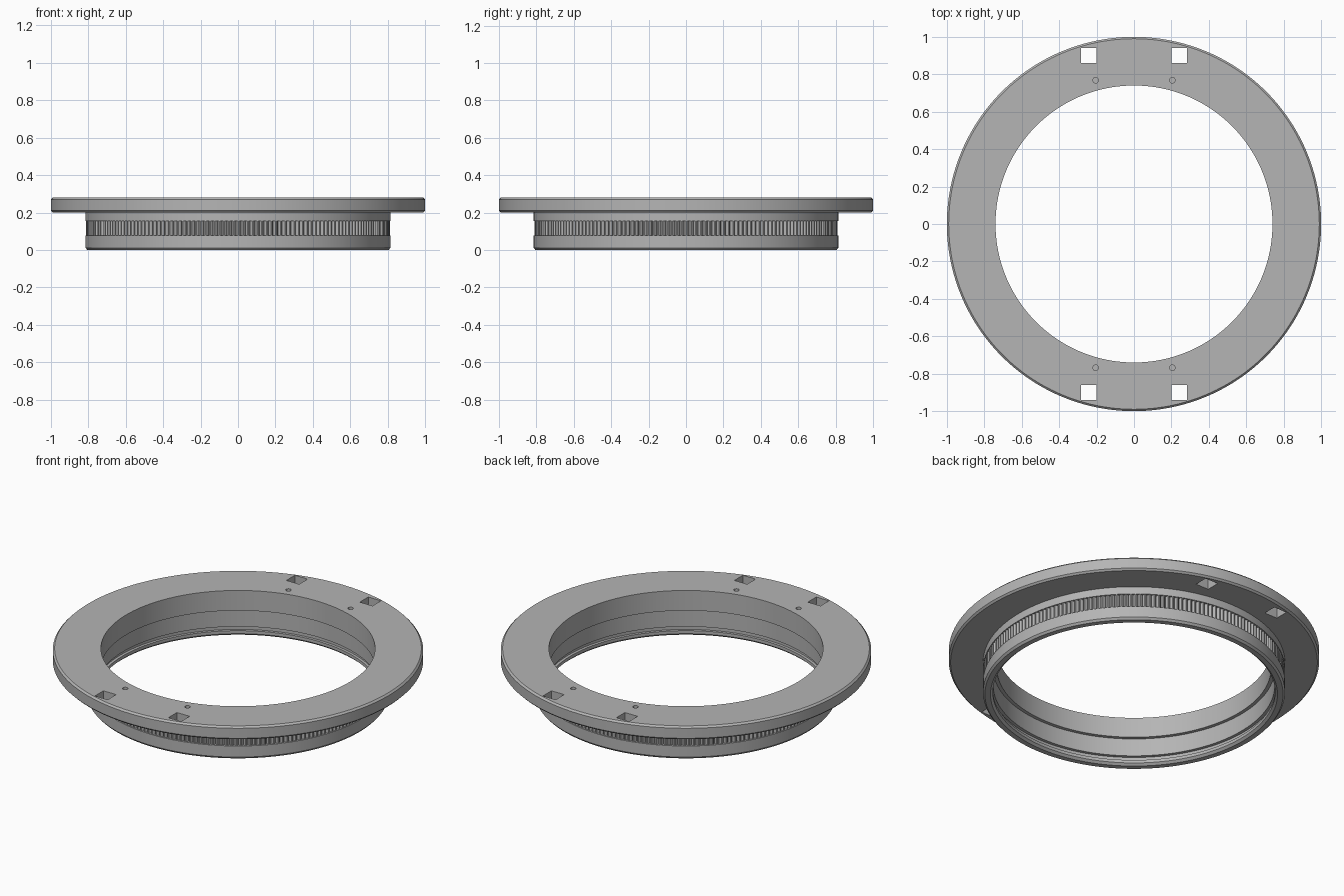
import bpy, bmesh
from math import cos, sin, pi, radians
from mathutils import Matrix

cube = bpy.data.objects.get("Cube")
if cube:
    bpy.data.objects.remove(cube)

TEETH = 200
STEPS = 5                      # samples per tooth
TOOTH = [1, 1, 0.75, 0, 0.75]  # 1 = tip, 0 = root
TIP, ROOT = 0.811, 0.796

grey = bpy.data.materials.new("grey_plastic")
grey.use_nodes = True
colour = (0.46, 0.46, 0.46, 1)
grey.diffuse_color = colour
grey.node_tree.nodes["Principled BSDF"].inputs["Base Color"].default_value = colour

# Cross-section (radius, height); radius None follows the tooth outline
PROFILE = [
    (0.74, 0.28), (0.99, 0.28), (1.0, 0.27), (1.0, 0.21), (0.99, 0.2),
    (0.815, 0.2), (0.815, 0.156), (None, 0.156), (None, 0.078), (0.815, 0.078),
    (0.815, 0.012), (0.805, 0), (0.775, 0), (0.762, 0.012), (0.762, 0.03),
    (0.778, 0.03), (0.778, 0.055), (0.76, 0.055), (0.76, 0.16), (0.74, 0.16),
]


def make_object(name, bm):
    bmesh.ops.recalc_face_normals(bm, faces=bm.faces)
    mesh = bpy.data.meshes.new(name)
    bm.to_mesh(mesh)
    bm.free()
    mesh.materials.append(grey)
    obj = bpy.data.objects.new(name, mesh)
    bpy.context.collection.objects.link(obj)
    return obj


# Flanged ring with toothed band, lathed in one piece
bm = bmesh.new()
count = TEETH * STEPS
rings = []
for i in range(count):
    a = 2 * pi * i / count
    tooth_r = ROOT + (TIP - ROOT) * TOOTH[i % STEPS]
    ring = []
    for r, z in PROFILE:
        r = tooth_r if r is None else r
        ring.append(bm.verts.new((r * cos(a), r * sin(a), z)))
    rings.append(ring)
for i in range(count):
    a, b = rings[i], rings[(i + 1) % count]
    for j in range(len(PROFILE)):
        k = (j + 1) % len(PROFILE)
        bm.faces.new((a[j], b[j], b[k], a[k]))
body = make_object("toothed_flange_ring", bm)

# Square through holes and blind screw holes
bm = bmesh.new()
for sx in (-1, 1):
    for sy in (-1, 1):
        square = Matrix.Translation((sx * 0.242, sy * 0.901, 0.24))
        bmesh.ops.create_cube(bm, size=1, matrix=square @ Matrix.Diagonal((0.084, 0.08, 0.2, 1)))
        bmesh.ops.create_cone(bm, cap_ends=True, segments=24, radius1=0.015, radius2=0.015,
                              depth=0.2, matrix=Matrix.Translation((sx * 0.205, sy * 0.768, 0.28)))
cutter = make_object("hole_cutter", bm)
cutter.hide_render = True

cut = body.modifiers.new("holes", 'BOOLEAN')
cut.operation = 'DIFFERENCE'
cut.solver = 'EXACT'
cut.object = cutter

bpy.ops.object.select_all(action='DESELECT')
body.select_set(True)
bpy.context.view_layer.objects.active = body
bpy.ops.object.modifier_apply(modifier=cut.name)
bpy.data.objects.remove(cutter)
bpy.ops.object.shade_smooth_by_angle(angle=radians(30))
